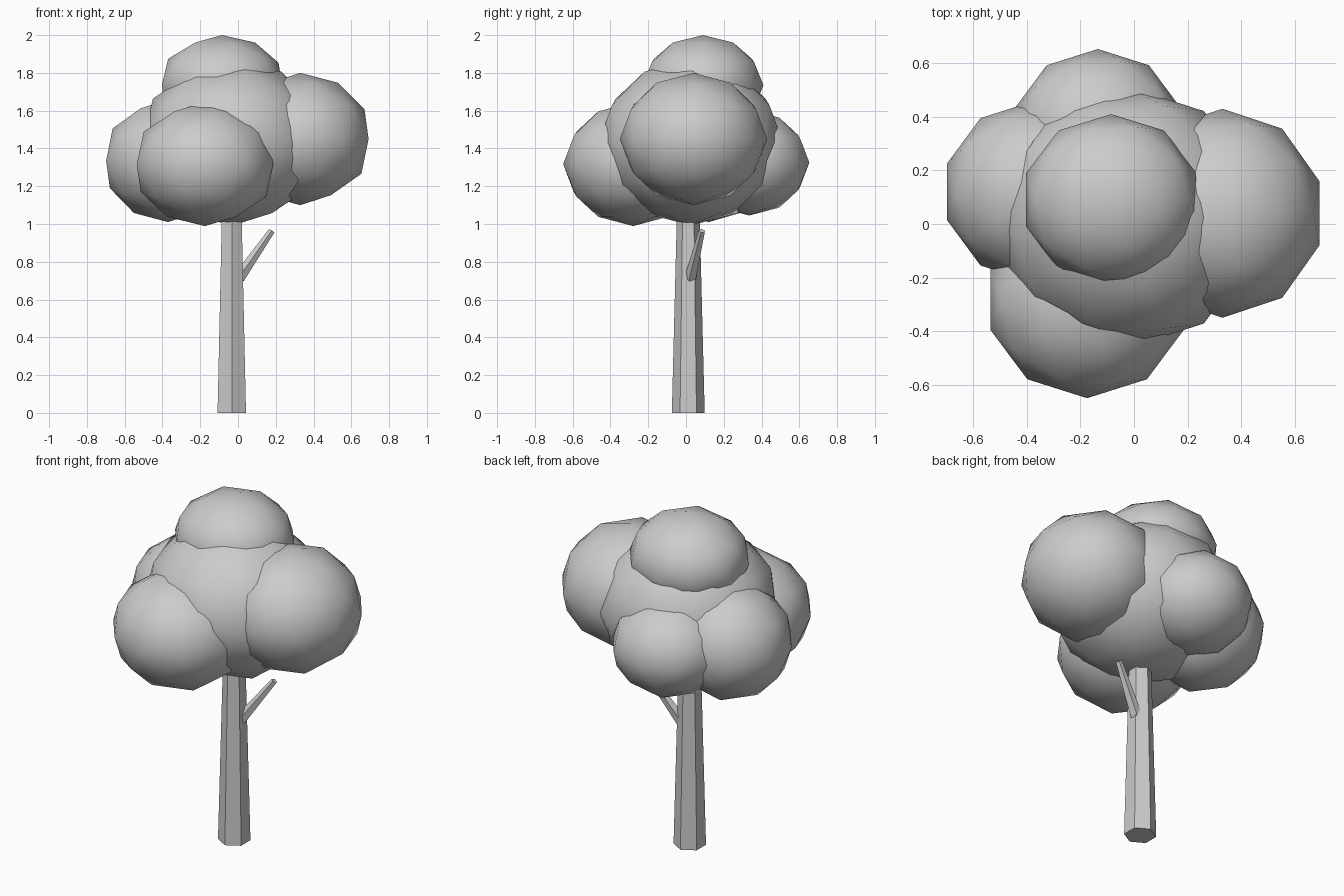
import bpy
from mathutils import Vector

# Remove the default cube
cube = bpy.data.objects.get("Cube")
if cube:
    bpy.data.objects.remove(cube, do_unlink=True)

# Single flat colour
grey = bpy.data.materials.new("plain grey")
grey.use_nodes = True
grey.diffuse_color = (0.6, 0.6, 0.6, 1)
bsdf = next(n for n in grey.node_tree.nodes if n.type == "BSDF_PRINCIPLED")
bsdf.inputs["Base Color"].default_value = (0.6, 0.6, 0.6, 1)


def finish(name):
    obj = bpy.context.object
    obj.name = name
    obj.data.materials.append(grey)
    return obj


def limb(name, start, end, r_start, r_end, sides):
    """Tapered, flat-sided wooden limb between two points."""
    start, end = Vector(start), Vector(end)
    axis = end - start
    bpy.ops.mesh.primitive_cone_add(
        vertices=sides, radius1=r_start, radius2=r_end, depth=axis.length,
        location=(start + end) / 2, rotation=axis.to_track_quat("Z", "Y").to_euler())
    bpy.ops.object.shade_flat()
    return finish(name)


def leaf_clump(name, centre, size):
    """Low-poly, smooth-shaded ball of foliage with its own radii."""
    bpy.ops.mesh.primitive_ico_sphere_add(subdivisions=2, radius=1, location=centre)
    bpy.ops.object.shade_smooth()
    obj = finish(name)
    obj.scale = size
    return obj


# Trunk and its small side branch
limb("trunk", (-0.033, 0.012, 0), (-0.033, 0.012, 1.06), 0.087, 0.06, 6)
limb("branch", (0.005, 0.025, 0.715), (0.178, 0.085, 0.963), 0.033, 0.018, 5)

# Foliage: a large core surrounded by smaller clumps
leaf_clump("core_leaves", (-0.03, 0.025, 1.432), (0.495, 0.49, 0.44))
leaf_clump("top_leaves", (-0.085, 0.09, 1.735), (0.335, 0.32, 0.265))
leaf_clump("left_leaves", (0.33, 0.04, 1.45), (0.38, 0.39, 0.35))
leaf_clump("right_leaves", (-0.37, 0.12, 1.335), (0.345, 0.34, 0.325))
leaf_clump("front_leaves", (-0.175, -0.28, 1.317), (0.38, 0.37, 0.328))
leaf_clump("back_leaves", (-0.135, 0.335, 1.325), (0.325, 0.318, 0.28))
